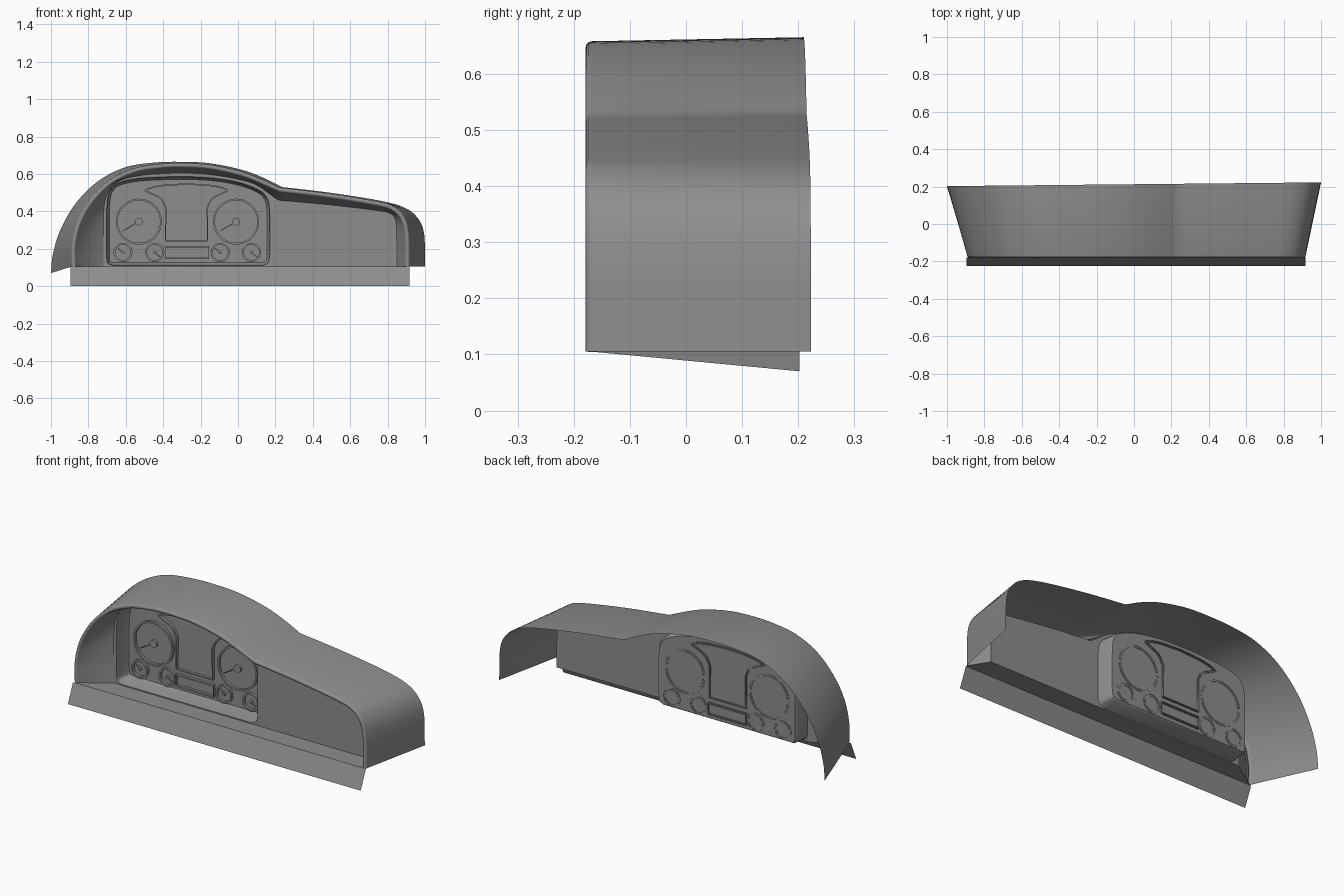
import bpy, bmesh, math
from mathutils import Vector
from mathutils.geometry import tessellate_polygon

if "Cube" in bpy.data.objects:
    bpy.data.objects.remove(bpy.data.objects["Cube"])

PANEL_Y, DIAL_Y = -0.07, 0.02

# Dark grey plastic
plastic = bpy.data.materials.new("dark_plastic")
plastic.diffuse_color = (0.27, 0.27, 0.27, 1)
plastic.use_nodes = True
plastic.node_tree.nodes["Principled BSDF"].inputs["Base Color"].default_value = plastic.diffuse_color


def spline(pts, n=6):
    """Catmull-Rom samples through 2D points."""
    v = [Vector(p) for p in pts]
    v = [v[0] * 2 - v[1]] + v + [v[-1] * 2 - v[-2]]
    out = []
    for i in range(1, len(v) - 2):
        a, b, c, d = v[i - 1:i + 3]
        for k in range(n):
            t = k / n
            out.append(0.5 * (2 * b + (c - a) * t + (2 * a - 5 * b + 4 * c - d) * t * t
                              + (3 * b - a - 3 * c + d) * t ** 3))
    return out + [v[-2]]


def inset(pts, d, closed=True):
    """Move a clockwise outline inwards by d."""
    n, out = len(pts), []
    for i, p in enumerate(pts):
        a = pts[(i - 1) % n] if closed else pts[max(i - 1, 0)]
        b = pts[(i + 1) % n] if closed else pts[min(i + 1, n - 1)]
        t = (b - a).normalized()
        out.append(p + Vector((t.y, -t.x)) * d)
    return out


def finish(name, bm, angle=35):
    bmesh.ops.recalc_face_normals(bm, faces=bm.faces)
    me = bpy.data.meshes.new(name)
    bm.to_mesh(me)
    bm.free()
    me.materials.append(plastic)
    ob = bpy.data.objects.new(name, me)
    bpy.context.collection.objects.link(ob)
    bpy.ops.object.select_all(action='DESELECT')
    ob.select_set(True)
    bpy.context.view_layer.objects.active = ob
    bpy.ops.object.shade_smooth_by_angle(angle=math.radians(angle))
    return ob


def loft(name, rows, closed=True, cap=False, angle=35):
    """Skin rows of (outline, y), y a number or a function of x."""
    bm = bmesh.new()
    rings = [[bm.verts.new((p.x, y(p.x) if callable(y) else y, p.y)) for p in pts]
             for pts, y in rows]
    n = len(rings[0])
    for r, s in zip(rings, rings[1:]):
        for i in range(n if closed else n - 1):
            j = (i + 1) % n
            bm.faces.new((r[i], r[j], s[j], s[i]))
    if cap:
        bm.faces.new(rings[-1])
    return finish(name, bm, angle)


def sheet(name, pts):
    bm = bmesh.new()
    bm.faces.new([bm.verts.new(p) for p in pts])
    return finish(name, bm)


def frame(name, pts, width, height, back):
    y0, y1 = DIAL_Y + back, DIAL_Y - height
    inner = inset(pts, width)
    loft(name, [(pts, y0), (pts, y1), (inner, y1), (inner, y0)])


def plate(name, pts, height):
    loft(name, [(pts, DIAL_Y), (pts, DIAL_Y - height)], cap=True)


def circle(x, z, r, n=40):
    return [Vector((x + r * math.sin(2 * math.pi * i / n), z + r * math.cos(2 * math.pi * i / n)))
            for i in range(n)]


def box(x0, x1, z0, z1):
    return [Vector(p) for p in ((x0, z0), (x0, z1), (x1, z1), (x1, z0))]


# Hood profiles: arch over the dials, then the low shelf on the right
rear = spline([(-1, .07), (-.99, .17), (-.95, .30), (-.87, .44), (-.75, .56), (-.605, .635),
               (-.445, .661), (-.295, .665), (-.15, .657), (.01, .625), (.13, .582), (.235, .53)])
rear += spline([(.235, .53), (.49, .50), (.76, .457), (.89, .42), (.96, .365),
                (.995, .28), (1, .105)])[1:]
front = spline([(-.89, .105), (-.89, .22), (-.86, .345), (-.79, .465), (-.685, .568), (-.555, .63),
                (-.42, .653), (-.295, .658), (-.15, .649), (.01, .615), (.12, .574), (.225, .527)])
front += spline([(.225, .527), (.49, .495), (.75, .452), (.835, .425), (.89, .37),
                 (.915, .28), (.918, .105)])[1:]
inner = spline([(-.72, .105), (-.72, .25), (-.718, .40), (-.70, .49), (-.64, .56), (-.52, .592),
                (-.4, .602), (-.28, .605), (-.15, .597), (0, .572), (.1, .54), (.215, .46)])
inner += spline([(.215, .46), (.49, .435), (.74, .405), (.81, .39), (.84, .36),
                 (.848, .28), (.85, .105)])[1:]

# Hood: outer skin, rounded lip, inner lining
lip = []
for k in range(7):
    a = math.pi * k / 6
    lip.append((inset(front, .012 * (1 - math.cos(a)), False), -.168 - .011 * math.sin(a)))
loft("hood", [(rear, lambda x: .2125 + .01 * x)] + lip + [(inner, PANEL_Y)],
     closed=False, angle=50)

# Floor and sloping apron
sheet("floor", [(-.89, -.18, .105), (.918, -.18, .105), (.85, PANEL_Y, .105), (-.72, PANEL_Y, .105)])
sheet("apron", [(-.895, -.225, 0), (.917, -.225, 0), (.917, -.18, .105), (-.895, -.18, .105)])

# Instrument recess outline
cluster = spline([(-.67, .111), (-.693, .121), (-.702, .15), (-.703, .30), (-.702, .42), (-.69, .50),
                  (-.65, .548), (-.55, .574), (-.41, .584), (-.27, .586), (-.13, .578), (0, .556),
                  (.1, .52), (.15, .48), (.168, .42), (.17, .30), (.17, .17), (.16, .126),
                  (.13, .111)], 4)

# Back panel with an opening for the recess
bm = bmesh.new()
loops = [[Vector((p.x, p.y, 0)) for p in pts] for pts in (inner, cluster)]
verts = [bm.verts.new((p.x, PANEL_Y, p.y)) for loop in loops for p in loop]
for tri in tessellate_polygon(loops):
    bm.faces.new([verts[i] for i in tri])
finish("back_panel", bm)

# Recess walls and dial face
loft("instrument_recess", [(cluster, PANEL_Y), (inset(cluster, .003), PANEL_Y + .008),
                           (inset(cluster, .007), DIAL_Y - .012),
                           (inset(cluster, .015), DIAL_Y)], cap=True)

# Round gauges: bezel, hub, needle
gauges = [(-.53, .345, .123, 210), (-.01, .345, .123, 210), (-.615, .18, .051, 140),
          (-.445, .18, .051, 320), (-.095, .18, .051, 140), (.072, .18, .051, 320)]
for x, z, r, deg in gauges:
    frame("gauge_bezel", circle(x, z, r), .01, .014, .002)
    plate("gauge_hub", circle(x, z, r * .17, 20), .014)
    c = Vector((x, z))
    d = Vector((math.cos(math.radians(deg)), math.sin(math.radians(deg))))
    s = Vector((-d.y, d.x)) * .004
    tip = c + d * r * .82
    plate("gauge_needle", [c - s, tip - s * .4, tip + s * .4, c + s], .009)

# Central screen, flaring into a crescent at the top
half = spline([(0, .55), (.12, .543), (.19, .530), (.225, .512), (.19, .492), (.14, .465),
               (.115, .42)], 4) + [Vector((.115, .24))]
screen = [Vector((-.275 + p.x, p.y)) for p in half]
screen += [Vector((-.275 - p.x, p.y)) for p in half[:0:-1]]
frame("screen_frame", screen, .008, .015, .006)

# Small display below
frame("display_frame", box(-.39, -.155, .145, .215), .009, .015, .006)
